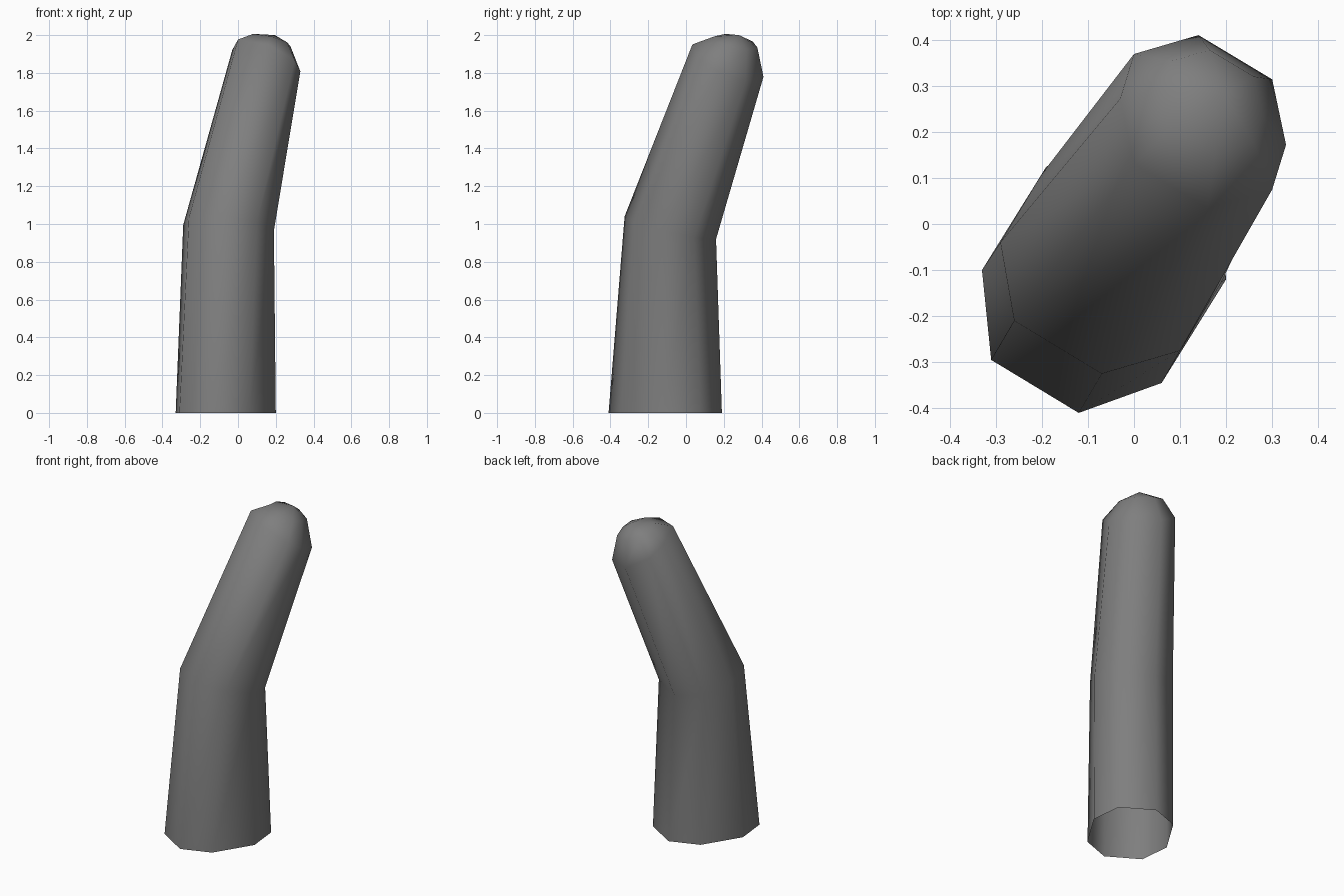
import bpy
import bmesh
from mathutils import Vector

# Remove the default cube
default_cube = bpy.data.objects.get("Cube")
if default_cube:
    bpy.data.objects.remove(default_cube, do_unlink=True)

# Matte grey material
grey = bpy.data.materials.new("dark_grey")
grey.use_nodes = True
grey_value = (0.21, 0.21, 0.21, 1)
grey.diffuse_color = grey_value
grey.node_tree.nodes["Principled BSDF"].inputs["Base Color"].default_value = grey_value

# Half outlines of the eight-sided section; the other half is the point reflection
base_half = [(.265, -.01), (.245, .185), (.055, .30), (-.125, .235)]
bend_half = [(.24, -.043), (.21, .127), (.02, .242), (-.15, .192)]
upper_half = [(.18, -.05), (.15, .092), (-.01, .188), (-.15, .147)]


def add_ring(bm, half, centre, slope=(0, 0), scale=1):
    """Eight vertices around a centre, on a plane tilted by the slope."""
    cx, cy, cz = centre
    ring = []
    for sign in (1, -1):
        for px, py in half:
            dx, dy = px * sign * scale, py * sign * scale
            dz = dx * slope[0] + dy * slope[1]
            ring.append(bm.verts.new(Vector((cx + dx, cy + dy, cz + dz))))
    return ring


def bridge(bm, lower, upper):
    """Quads between two neighbouring rings."""
    count = len(lower)
    for i in range(count):
        j = (i + 1) % count
        bm.faces.new((lower[i], lower[j], upper[j], upper[i]))


# Bent, tapering tube, open at the foot
bm = bmesh.new()
rings = [
    add_ring(bm, base_half, (-.065, -.11, 0)),
    add_ring(bm, bend_half, (-.05, -.083, .98), (-.106, -.24)),
    add_ring(bm, upper_half, (.15, .222, 1.865), (-.45, -.48)),
    add_ring(bm, upper_half, (.17, .265, 1.964), (-.3, -.28), .6),
]
for lower, upper in zip(rings, rings[1:]):
    bridge(bm, lower, upper)

# Rounded tip closing onto a single point
tip = bm.verts.new((.195, .28, 2))
last = rings[-1]
for i, vert in enumerate(last):
    bm.faces.new((vert, last[(i + 1) % len(last)], tip))

# Smooth shading all over
for face in bm.faces:
    face.smooth = True
bm.normal_update()
mesh = bpy.data.meshes.new("bent_tube")
bm.to_mesh(mesh)
bm.free()
mesh.materials.append(grey)
bent_tube = bpy.data.objects.new("bent_tube", mesh)
bpy.context.scene.collection.objects.link(bent_tube)
